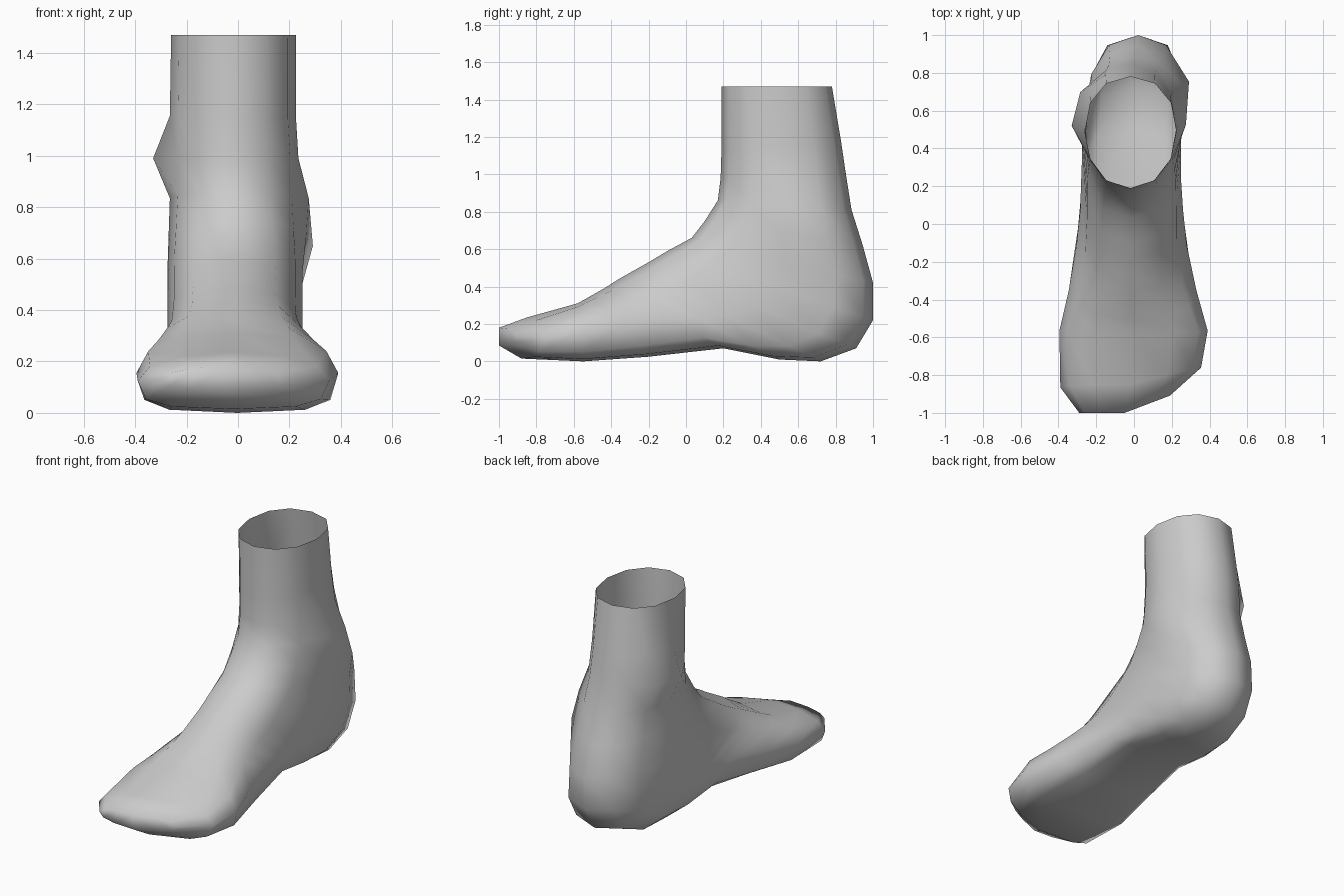
import bpy, bmesh, math

SIDES = 12

# Cross-sections fanning from the leg opening, round the heel, to the toes:
# front/top (y, z), back/bottom (y, z), left x, right x,
# front roundness, back roundness, backward sweep of the outer (right) side
RINGS = [
    ((0.19, 1.47), (0.78, 1.47), -0.26, 0.225, 2.1, 2.2, 0),
    ((0.19, 1.14), (0.83, 1.17), -0.265, 0.225, 2.1, 2.2, 0),
    ((0.185, 0.98), (0.855, 1.0), -0.265, 0.235, 2.1, 2.2, 0),
    ((0.17, 0.86), (0.885, 0.81), -0.265, 0.24, 2.2, 2.3, 0),
    ((0.10, 0.75), (0.945, 0.62), -0.27, 0.245, 2.4, 2.3, 0),
    ((0.03, 0.66), (1.0, 0.42), -0.275, 0.25, 2.6, 2.5, 0),
    ((-0.10, 0.59), (1.0, 0.22), -0.275, 0.25, 2.7, 2.8, 0),
    ((-0.20, 0.53), (0.91, 0.07), -0.275, 0.25, 2.8, 3.1, 0),
    ((-0.28, 0.485), (0.72, 0.0), -0.28, 0.25, 2.8, 3.3, 0),
    ((-0.36, 0.44), (0.50, 0.01), -0.285, 0.26, 2.8, 3.3, 0),
    ((-0.43, 0.395), (0.20, 0.07), -0.305, 0.28, 2.7, 3.2, 0),
    ((-0.50, 0.355), (-0.20, 0.025), -0.345, 0.33, 2.5, 3.3, 0),
    ((-0.58, 0.31), (-0.55, 0.0), -0.395, 0.39, 2.3, 3.5, 0),
    ((-0.85, 0.235), (-0.88, 0.015), -0.39, 0.355, 2.1, 3.2, 0.28),
    ((-1.0, 0.18), (-1.0, 0.085), -0.29, 0.19, 2.1, 2.5, 0.38),
]

# Ankle bones: (ring, side point) -> sideways push
ANKLE = {(2, 9): -0.065, (2, 8): -0.05, (3, 3): 0.035, (3, 4): 0.04,
         (4, 4): 0.06, (4, 3): 0.02}
# Heel leans slightly outwards: ring -> sideways shift at the back
HEEL = {3: 0.02, 4: 0.03, 5: 0.035, 6: 0.035, 7: 0.03, 8: 0.02}


def signed_pow(v, e):
    return math.copysign(abs(v) ** e, v) if abs(v) > 1e-9 else 0.0


def ring_points(k, front, back, left, right, n_front, n_back, sweep):
    mid = [(f + b) / 2 for f, b in zip(front, back)]
    half = [(f - b) / 2 for f, b in zip(front, back)]
    cx, w = (left + right) / 2, (right - left) / 2
    for i in range(SIDES):
        a = 2 * math.pi * i / SIDES
        e = 2 / (n_front if math.cos(a) > 0 else n_back)
        c, s = signed_pow(math.cos(a), e), signed_pow(math.sin(a), e)
        x = cx + w * s + ANKLE.get((k, i), 0) + HEEL.get(k, 0) * max(0, -c)
        y = mid[0] + half[0] * c + sweep * max(0, x - cx)
        yield (x, y, mid[1] + half[1] * c)


# Foot and lower leg: one lofted skin, open at the top
bm = bmesh.new()
loops = [[bm.verts.new(p) for p in ring_points(k, *r)] for k, r in enumerate(RINGS)]
for a, b in zip(loops, loops[1:]):
    for i in range(SIDES):
        j = (i + 1) % SIDES
        bm.faces.new((a[i], a[j], b[j], b[i]))

# Toe tip: bridged top to bottom so it follows the curve of the toes
tip = loops[-1]
h = SIDES // 2
for i in range(h // 2):
    for p, q in ((i, i + 1), (-i, -i - 1)):
        quad = [tip[p], tip[q], tip[(h - q) % SIDES], tip[(h - p) % SIDES]]
        bm.faces.new(list(dict.fromkeys(quad)))

bmesh.ops.recalc_face_normals(bm, faces=bm.faces)
for f in bm.faces:
    f.smooth = True

mesh = bpy.data.meshes.new("foot")
bm.to_mesh(mesh)
bm.free()
foot = bpy.data.objects.new("foot", mesh)
bpy.context.collection.objects.link(foot)
